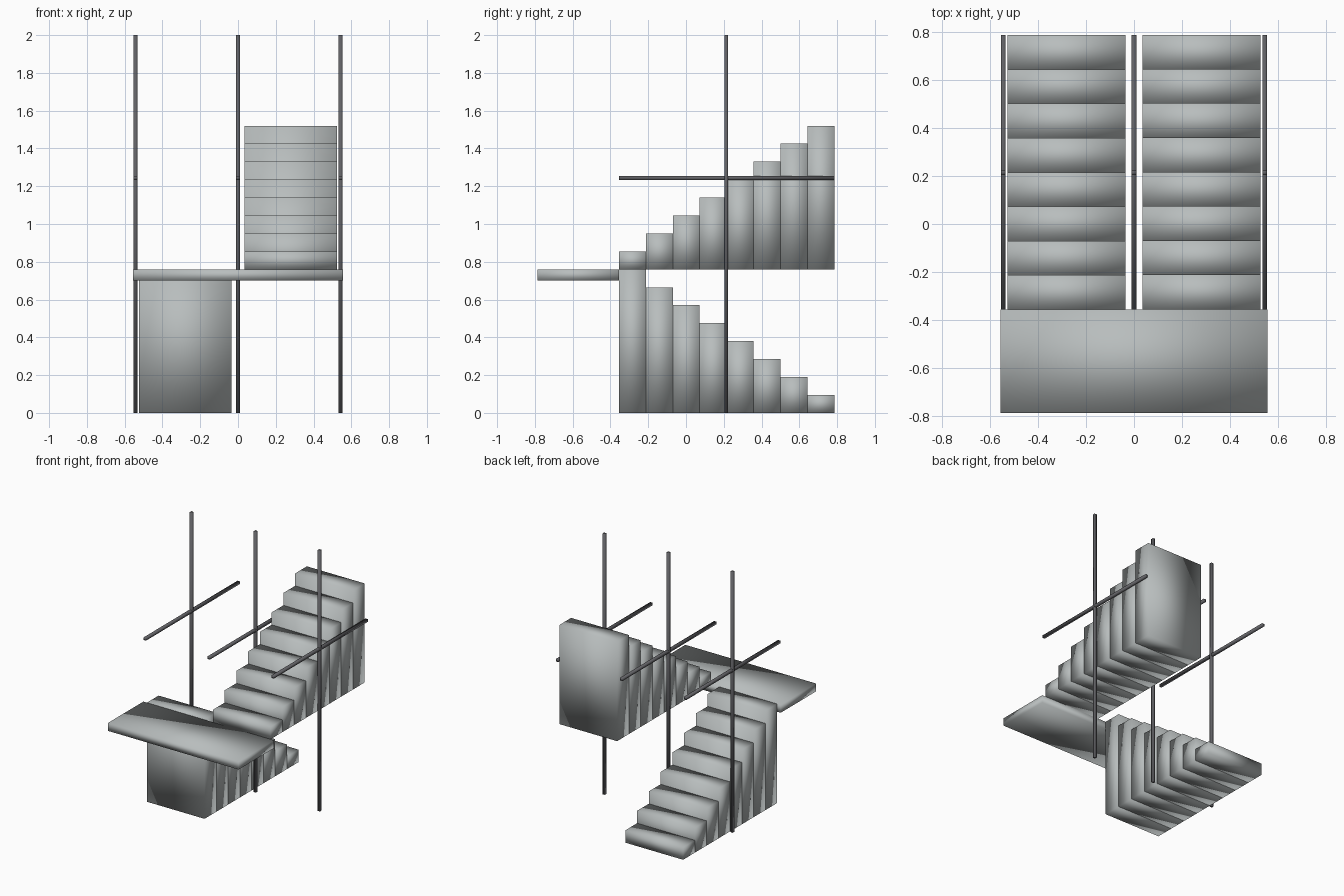
import bpy
import bmesh
from mathutils import Vector

cube = bpy.data.objects.get("Cube")
if cube:
    bpy.data.objects.remove(cube, do_unlink=True)


def material(name, rgb):
    mat = bpy.data.materials.new(name)
    mat.use_nodes = True
    colour = (*rgb, 1.0)
    mat.diffuse_color = colour
    mat.node_tree.nodes["Principled BSDF"].inputs["Base Color"].default_value = colour
    return mat


concrete = material("concrete grey", (0.48, 0.51, 0.51))
steel = material("dark steel", (0.12, 0.12, 0.13))


def block(name, low, high, mat):
    """Smooth-shaded box between two opposite corners."""
    low, high = Vector(low), Vector(high)
    bm = bmesh.new()
    bmesh.ops.create_cube(bm, size=1)
    bmesh.ops.scale(bm, vec=high - low, verts=bm.verts)
    for face in bm.faces:
        face.smooth = True
    mesh = bpy.data.meshes.new(name)
    bm.to_mesh(mesh)
    bm.free()
    mesh.materials.append(mat)
    obj = bpy.data.objects.new(name, mesh)
    obj.location = (low + high) / 2
    bpy.context.collection.objects.link(obj)
    return obj


STEPS = 8
FRONT, BACK = -0.355, 0.785
LANDING = 0.76
RISE = LANDING / STEPS
TREAD = (BACK - FRONT) / STEPS
INNER, OUTER = 0.035, 0.525

# Two flights of solid steps: one up to the landing, one up from it
for i in range(STEPS):
    y0 = FRONT + i * TREAD
    y1 = y0 + TREAD
    block(f"lower_step_{STEPS - i}", (-OUTER, y0, 0),
          (-INNER, y1, RISE * (STEPS - i)), concrete)
    block(f"upper_step_{i + 1}", (INNER, y0, LANDING),
          (OUTER, y1, LANDING + RISE * (i + 1)), concrete)

# Landing slab
block("landing", (-0.555, -0.785, 0.70), (0.555, FRONT, LANDING), concrete)

# Posts and handrails on both sides and in the middle
R = 0.01
POST_Y, RAIL_Z = 0.213, 1.243
for side, x in (("right", -0.543), ("middle", 0), ("left", 0.543)):
    block(f"{side}_post", (x - R, POST_Y - R, 0), (x + R, POST_Y + R, 2), steel)
    block(f"{side}_handrail", (x - R, FRONT, RAIL_Z - R),
          (x + R, BACK, RAIL_Z + R), steel)
